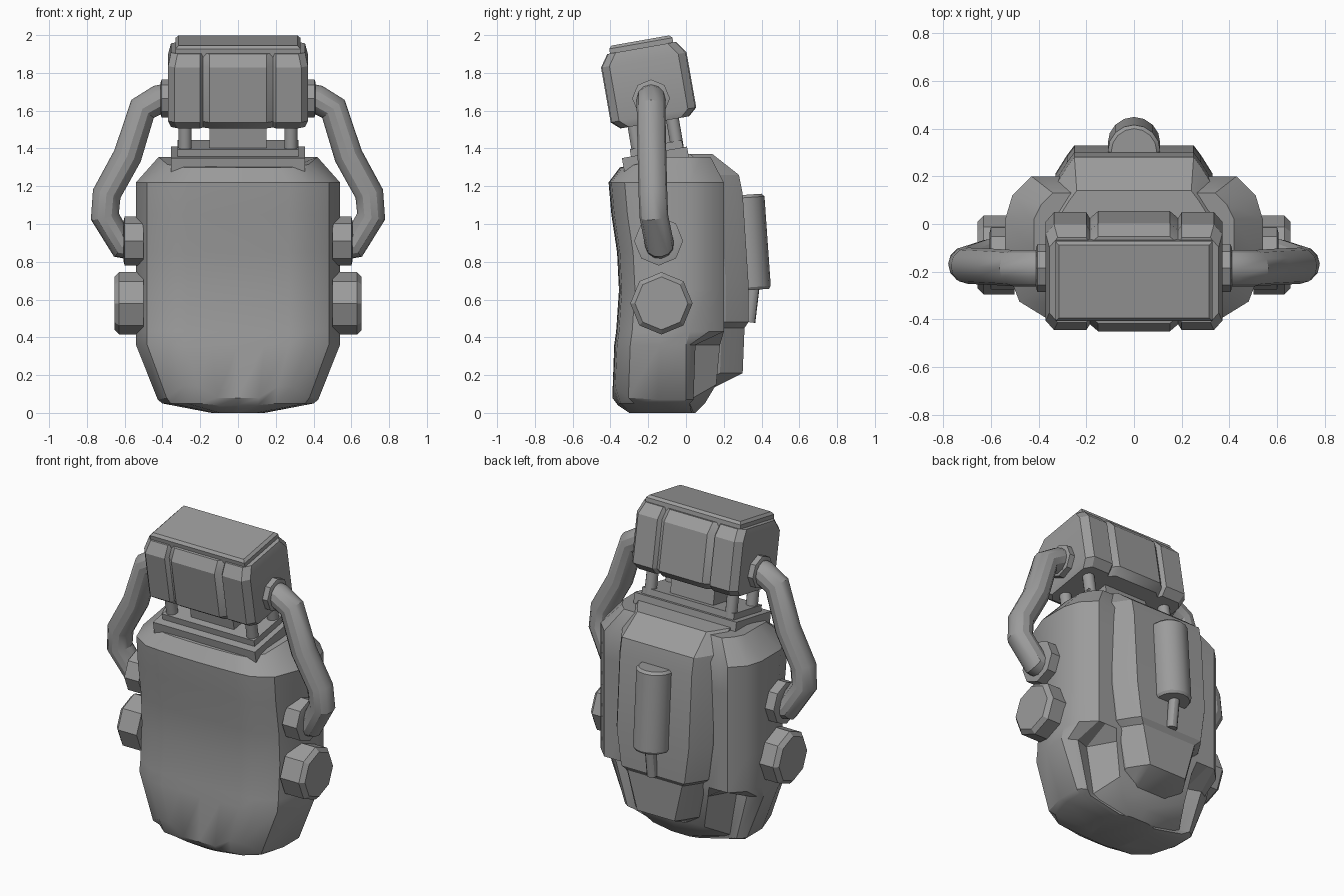
import bpy
import bmesh
import math
from mathutils import Matrix, Vector

default_cube = bpy.data.objects.get("Cube")
if default_cube:
    bpy.data.objects.remove(default_cube, do_unlink=True)

GREY = (0.33, 0.33, 0.33, 1.0)
grey = bpy.data.materials.new("plain_grey")
grey.use_nodes = True
grey.diffuse_color = GREY
grey.node_tree.nodes["Principled BSDF"].inputs["Base Color"].default_value = GREY

TILT = Matrix.Rotation(math.radians(10), 4, "X")


def finish(obj):
    """Assign the material and smooth the shallow edges."""
    obj.data.materials.clear()
    obj.data.materials.append(grey)
    bpy.ops.object.select_all(action="DESELECT")
    obj.select_set(True)
    bpy.context.view_layer.objects.active = obj
    bpy.ops.object.shade_smooth_by_angle(angle=math.radians(30))
    return obj


def make_object(name, bm, matrix):
    bm.transform(matrix)
    bmesh.ops.recalc_face_normals(bm, faces=bm.faces)
    mesh = bpy.data.meshes.new(name)
    bm.to_mesh(mesh)
    bm.free()
    obj = bpy.data.objects.new(name, mesh)
    bpy.context.collection.objects.link(obj)
    return finish(obj)


def loft(name, rings, matrix=Matrix()):
    """Skin closed rings of points and cap both ends."""
    bm = bmesh.new()
    loops = [[bm.verts.new(p) for p in ring] for ring in rings]
    count = len(loops[0])
    for low, high in zip(loops, loops[1:]):
        for i in range(count):
            j = (i + 1) % count
            bm.faces.new((low[i], low[j], high[j], high[i]))
    bm.faces.new(loops[0])
    bm.faces.new(loops[-1])
    return make_object(name, bm, matrix)


def mirrored(half):
    """Complete a half ring that runs from centre front to centre back."""
    return half + [(-x, y, z) for x, y, z in reversed(half[1:-1])]


def turned(name, profile, sides, location, direction):
    """Revolve (distance, radius) pairs around an axis."""
    turn = Vector(direction).to_track_quat("Z", "Y").to_matrix().to_4x4()
    angles = [math.tau * i / sides for i in range(sides)]
    rings = [[(radius * math.cos(a), radius * math.sin(a), distance) for a in angles]
             for distance, radius in profile]
    return loft(name, rings, Matrix.Translation(location) @ turn)


def box(name, size, location, matrix):
    bm = bmesh.new()
    bmesh.ops.create_cube(bm, size=1)
    bmesh.ops.scale(bm, vec=size, verts=bm.verts)
    return make_object(name, bm, Matrix.Translation(location) @ matrix)


# Main shell: broad front, chamfered shoulders and recessed lower back corners
def shell_ring(z, width, front, back, lift=()):
    curve = zip((0, 0.26, 0.5, 0.68, 0.89, 1), (0, 0.002, 0.006, 0.015, 0.085, 0.24))
    half = [(width * f, front + depth) for f, depth in curve]
    half += [(width, back[0])] + back[1:] + [(0, back[-1][1])]
    lift = list(lift) + [0] * (len(half) - len(lift))
    return mirrored([(x, y, z + up) for (x, y), up in zip(half, lift)])


full_back = [0.02, (0.51, 0.12), (0.43, 0.2), (0.38, 0.2), (0.3, 0.2)]
top_back = [0.02, (0.39, 0.08), (0.34, 0.13), (0.3, 0.13), (0.25, 0.13)]
pocket_back = [0.0, (0.51, 0.02), (0.46, 0.05), (0.37, 0.02), (0.28, 0.18)]
rim_back = [0.0, (0.41, 0.02), (0.38, 0.04), (0.32, 0.02), (0.24, 0.16)]
base_back = [-0.01, (0.37, 0.0), (0.34, 0.02), (0.28, 0.02), (0.16, 0.1)]
foot_back = [0.0, (0.14, 0.02), (0.13, 0.03), (0.1, 0.04), (0.06, 0.05)]
rim_lift = [0.01, 0.01, 0.07, 0.07, 0.01, 0, 0, 0, 0, 0, 0.08, 0.08]
loft("main_shell", [
    shell_ring(0.0, 0.14, -0.3, foot_back),
    shell_ring(0.05, 0.4, -0.36, base_back, [-0.01, -0.01]),
    shell_ring(0.07, 0.425, -0.39, rim_back, rim_lift),
    shell_ring(0.36, 0.54, -0.38, pocket_back),
    shell_ring(0.43, 0.54, -0.37, full_back),
    shell_ring(0.65, 0.54, -0.355, full_back),
    shell_ring(0.85, 0.54, -0.365, full_back),
    shell_ring(1.05, 0.54, -0.395, full_back),
    shell_ring(1.22, 0.54, -0.41, full_back),
    shell_ring(1.355, 0.42, -0.35, top_back, [-0.055] * 4 + [-0.04]),
])

# Raised back panel with sloping flanks
panel = [(0.13, 0.12, 0.14), (0.21, 0.15, 0.3), (0.45, 0.21, 0.31), (0.48, 0.24, 0.33),
         (0.7, 0.27, 0.33), (1.16, 0.27, 0.3), (1.26, 0.27, 0.28), (1.37, 0.26, 0.14)]
panel_rings = []
for z, width, back in panel:
    flank = [(0, 0), (width + 0.06, 0), (width + 0.06, back - 0.12),
             (width + 0.01, back - 0.04), (width - 0.02, back), (0, back)]
    panel_rings.append(mirrored([(x, y, z) for x, y in flank]))
loft("back_panel", panel_rings)

# Canister on the back with its outlet pipe
turned("back_canister", [(0, 0.1), (0.015, 0.11), (0.49, 0.11), (0.505, 0.095)],
       16, (0, 0.34, 0.65), (0, -0.07, 1))
turned("canister_pipe", [(0, 0.032), (0.2, 0.032)], 12, (0, 0.335, 0.48), (0, 0.12, 1))

# Stepped collar and neck
box("collar_lower", (0.71, 0.35, 0.08), (0, -0.16, 1.34), TILT)
box("collar_upper", (0.64, 0.28, 0.06), (0, -0.155, 1.39), TILT)
box("neck", (0.3, 0.2, 0.26), (0, -0.165, 1.48), TILT)

# Head block: raised pads separated by grooves on front and back
def head_ring(z, width, depth):
    edge = [(0, depth), (0.15, depth), (0.185, depth - 0.03), (0.2, depth - 0.005),
            (width - 0.035, depth - 0.005), (width, depth - 0.045)]
    half = [(x, -y) for x, y in edge] + list(reversed(edge))
    return mirrored([(x, y, z) for x, y in half])


head_place = Matrix.Translation((0, -0.2, 1.735)) @ TILT
loft("head_block", [
    head_ring(-0.2, 0.355, 0.185),
    head_ring(-0.16, 0.37, 0.23),
    head_ring(0.135, 0.37, 0.23),
    head_ring(0.2, 0.355, 0.185),
], head_place)
lid = [(0.18, 0.33, 0.17), (0.225, 0.33, 0.17), (0.24, 0.315, 0.155)]
loft("head_lid", [[(-w, -d, z), (w, -d, z), (w, d, z), (-w, d, z)] for z, w, d in lid], head_place)

# Paired parts on both sides
hose_path = [(0.36, -0.185, 1.67), (0.42, -0.185, 1.66), (0.505, -0.185, 1.61),
             (0.585, -0.18, 1.36), (0.695, -0.175, 1.16), (0.705, -0.17, 1.04),
             (0.615, -0.14, 0.89), (0.53, -0.14, 0.88)]
for label, side in (("left", 1), ("right", -1)):
    outward = (side, 0, 0)
    turned(label + "_side_knob", [(0, 0.165), (0.13, 0.165), (0.155, 0.14)],
           8, (side * 0.5, -0.13, 0.58), outward)
    turned(label + "_hose_socket", [(0, 0.13), (0.1, 0.13), (0.105, 0.11)],
           8, (side * 0.5, -0.145, 0.91), outward)
    turned(label + "_head_socket", [(0, 0.1), (0.055, 0.1), (0.06, 0.085)],
           8, (side * 0.35, -0.185, 1.665), outward)
    for end, y in (("front", -0.25), ("back", -0.04)):
        turned(label + "_" + end + "_neck_post", [(0, 0.035), (0.25, 0.035)],
               14, (side * 0.28, y, 1.37), (0, -0.17, 1))

    curve = bpy.data.curves.new(label + "_hose", "CURVE")
    curve.dimensions = "3D"
    curve.bevel_depth = 0.076
    curve.bevel_resolution = 4
    curve.use_fill_caps = True
    spline = curve.splines.new("POLY")
    spline.points.add(len(hose_path) - 1)
    for point, (x, y, z) in zip(spline.points, hose_path):
        point.co = (side * x, y, z, 1)
    hose = bpy.data.objects.new(label + "_hose", curve)
    bpy.context.collection.objects.link(hose)
    bpy.ops.object.select_all(action="DESELECT")
    hose.select_set(True)
    bpy.context.view_layer.objects.active = hose
    bpy.ops.object.convert(target="MESH")
    finish(bpy.context.view_layer.objects.active)
